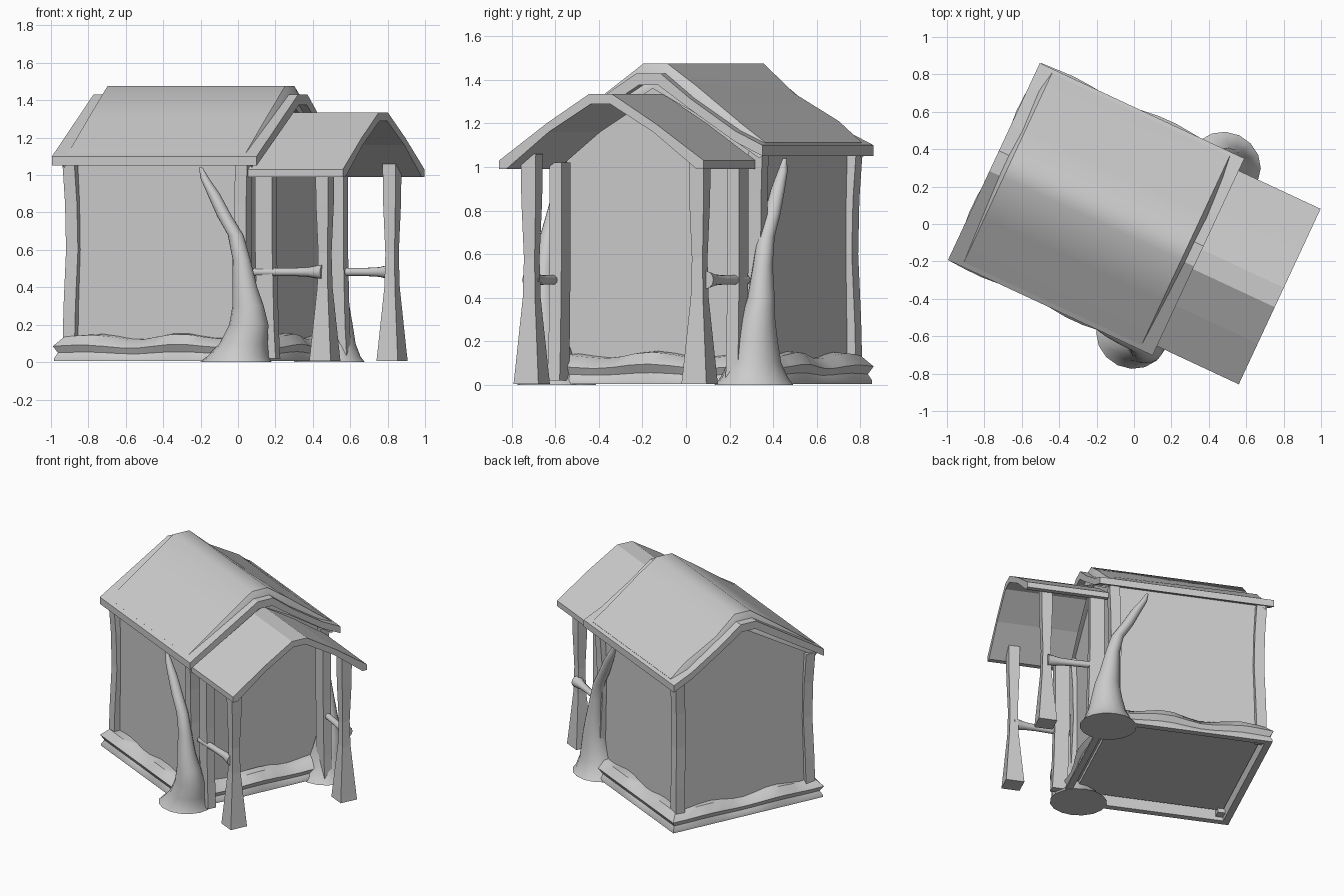
import bpy, bmesh, math
from mathutils import Matrix

cube = bpy.data.objects.get("Cube")
if cube:
    bpy.data.objects.remove(cube, do_unlink=True)

mat = bpy.data.materials.new("plain_grey")
mat.use_nodes = True
GREY = (0.6, 0.6, 0.6, 1)
mat.diffuse_color = GREY
mat.node_tree.nodes["Principled BSDF"].inputs["Base Color"].default_value = GREY

# The whole hut is turned on its plot: u runs to the porch, v across
TURN = Matrix.Rotation(math.radians(-25), 4, 'Z')


def loft(name, rings, smooth=False):
    """Bridge closed rings of (u, v, z) points and cap both ends."""
    bm = bmesh.new()
    loops = [[bm.verts.new(p) for p in ring] for ring in rings]
    n = len(loops[0])
    for a, b in zip(loops, loops[1:]):
        for i in range(n):
            j = (i + 1) % n
            bm.faces.new((a[i], a[j], b[j], b[i]))
    bm.faces.new(loops[0])
    bm.faces.new(loops[-1])
    bmesh.ops.recalc_face_normals(bm, faces=bm.faces)
    bm.transform(TURN)
    mesh = bpy.data.meshes.new(name)
    bm.to_mesh(mesh)
    bm.free()
    mesh.materials.append(mat)
    obj = bpy.data.objects.new(name, mesh)
    bpy.context.collection.objects.link(obj)
    if smooth:
        bpy.ops.object.select_all(action='DESELECT')
        obj.select_set(True)
        bpy.context.view_layer.objects.active = obj
        bpy.ops.object.shade_smooth_by_angle(angle=math.radians(42))


def prism(name, profile, u0, u1):
    """Extrude a (v, z) profile along u."""
    loft(name, [[(u, v, z) for v, z in profile] for u in (u0, u1)])


def post(name, sections):
    """Square post from (u, v, z, half_u, half_v) sections."""
    loft(name, [[(u + a * du, v + b * dv, z) for a, b in ((-1, -1), (1, -1), (1, 1), (-1, 1))]
                for u, v, z, du, dv in sections])


def circle(count):
    return [(math.cos(i * math.tau / count), math.sin(i * math.tau / count))
            for i in range(count)]


# Walls with gables
prism("walls", [(-.505, .06), (-.505, 1.12), (-.07, 1.4), (.05, 1.4), (.2, 1.29),
                (.485, 1.1), (.485, .06)], -.75, .27)

# Main roof sheet
prism("roof_base", [(-.595, 1.05), (-.595, 1.10), (-.07, 1.43), (.05, 1.43), (.2, 1.315),
                    (.43, 1.165), (.567, 1.10), (.567, 1.05), (.43, 1.115), (.2, 1.265),
                    (.04, 1.375), (-.06, 1.375)], -.82, .387)

# Raised roof covering with steep ends, sagging on one slope at the back
cover = []
for u, drop, sag in ((-.768, .06, 1), (-.738, 0, 1), (-.2, 0, .5), (.31, 0, 0), (.34, .06, 0)):
    top = [(-.57, 1.116), (-.31, 1.305), (-.07, 1.475), (.05, 1.475),
           (.2, 1.37 - .03 * sag), (.43, 1.195 + .015 * sag), (.545, 1.113)]
    under = [(.53, 1.07), (.2, 1.28), (-.01, 1.39), (-.555, 1.07)]
    cover.append([(u, v, z - drop) for v, z in top] + [(u, v, z - drop / 2) for v, z in under])
loft("roof_cover", cover, True)

# Porch roof
prism("porch_roof", [(-.54, .99), (-.54, 1.03), (-.3, 1.2), (-.085, 1.335), (.03, 1.335),
                     (.25, 1.2), (.495, 1.03), (.495, .99), (.46, .99), (.24, 1.16),
                     (.02, 1.29), (-.075, 1.29), (-.29, 1.16), (-.505, .99)], .31, .87)

# Wavy plinth swept round the house, with a recessed floor underneath
SIDES = 12
corners = [(-.815, -.595), (.37, -.595), (.37, .57), (-.815, .57)]
rings = []
for inset, z, wave in ((.06, .09, 0), (.05, .005, 0), (.005, .005, 0), (.005, .02, 0),
                       (.02, .05, .4), (0, .085, .7), (.045, .135, 1), (.10, .14, 1)):
    ring = []
    for k in range(4):
        (u0, v0), (u1, v1) = corners[k], corners[(k + 1) % 4]
        for i in range(SIDES):
            t = i / SIDES
            u, v = u0 + (u1 - u0) * t, v0 + (v1 - v0) * t
            wob = math.sin(t * math.tau * 2 + k * 1.66) * math.sin(math.pi * t) ** .5
            grow = 1 - (inset - .018 * wob * wave) / .58
            ring.append((-.22 + (u + .22) * grow, -.01 + (v + .01) * grow,
                         z + .016 * wob * wave))
    rings.append(ring)
loft("plinth", rings, True)

for side, s in (("right", -1), ("left", 1)):
    # Gently bowed corner posts
    for end, u, d in (("back", -.74, -1), ("front", .27, 1)):
        post(f"{end}_{side}_corner_post",
             [(u - d * bow, s * (.5 - bow) - .01, z, .035, .035)
              for z, bow in ((.03, -.005), (.3, .0), (.6, .01), (.85, .006), (1.07, -.005))])

    # Door pillars under the porch roof
    v = s * .45 - .01
    post(f"{side}_door_pillar",
         [(.38 + o, v, z, .05, .03) for z, o in ((.02, .02), (.2, .01), (.6, 0), (1.02, 0))])

    # Flared porch posts
    v = s * .425 - .02
    post(f"{side}_porch_post",
         [(.72, v, z, w, w) for z, w in ((.005, .063), (.05, .059), (.4, .031),
                                         (.58, .027), (.85, .036), (1.06, .038))])

    # Rails with a flared end at the porch post
    loft(f"{side}_porch_rail",
         [[(u, s * (.475 - .06 * u) + .01 * s - .012 + r * c, .482 + r * sn)
           for c, sn in circle(12)]
          for u, r in ((.32, .022), (.55, .022), (.63, .026), (.68, .036), (.715, .042))], True)

    # Tapering trunks leaning back along the walls
    path = ((.275, 0, .193), (.283, .03, .167), (.305, .1, .13), (.325, .2, .106), (.325, .3, .085),
            (.31, .4, .067), (.29, .55, .048), (.255, .68, .042), (.19, .78, .04),
            (.125, .9, .034), (.075, .98, .024), (.05, 1.04, .01))
    loft(f"{side}_trunk",
         [[(u + s * max(0, .035 - .2 * z) + r * c,
            s * (.515 + .09 * min(z, .4)) - .027 + .93 * r * sn, z)
           for c, sn in circle(16)] for u, z, r in path], True)
